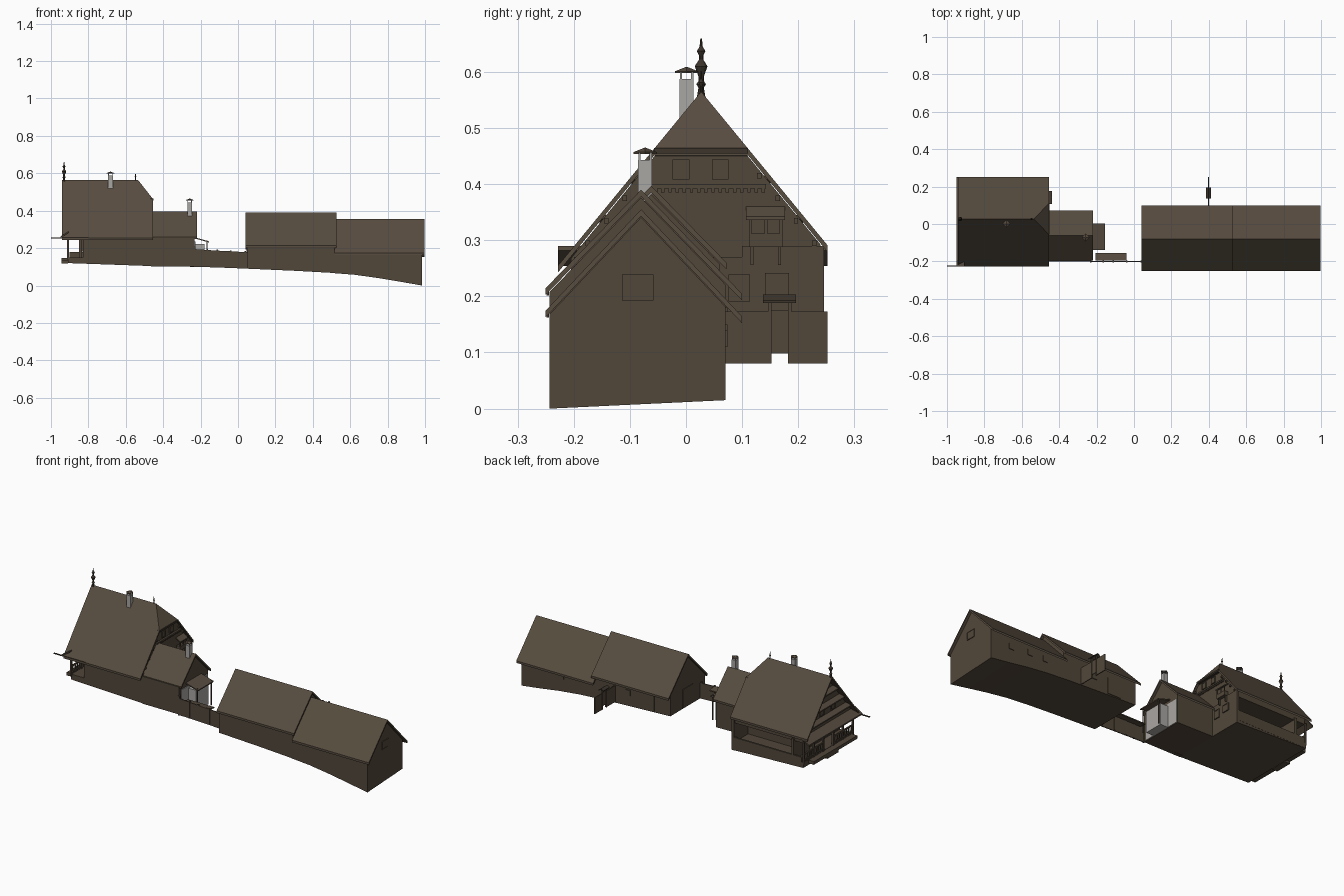
import bpy, bmesh, math

def mat(name, rgb):
    m = bpy.data.materials.new(name)
    m.diffuse_color = (*rgb, 1)
    return m

ROOF = mat("shingle brown", (0.095, 0.072, 0.050))
WOOD = mat("timber brown", (0.083, 0.062, 0.042))
DARK = mat("dark trim", (0.045, 0.035, 0.025))
GREY = mat("plaster grey", (0.40, 0.385, 0.37))

def finish(bm, name, m):
    bmesh.ops.recalc_face_normals(bm, faces=bm.faces)
    me = bpy.data.meshes.new(name)
    bm.to_mesh(me)
    bm.free()
    me.materials.append(m)
    ob = bpy.data.objects.new(name, me)
    bpy.context.collection.objects.link(ob)
    return ob

def loft(name, sections, m):
    """Solid through cross-sections (x, [(y, z), ...])."""
    bm = bmesh.new()
    rings = [[bm.verts.new((x, y, z)) for y, z in pts] for x, pts in sections]
    n = len(rings[0])
    for a, b in zip(rings, rings[1:]):
        for i in range(n):
            j = (i + 1) % n
            bm.faces.new((a[i], a[j], b[j], b[i]))
    bm.faces.new(rings[0])
    bm.faces.new(rings[-1])
    return finish(bm, name, m)

def box(name, x0, x1, y0, y1, z0, z1, m=WOOD):
    return loft(name, [(x, [(y0, z0), (y1, z0), (y1, z1), (y0, z1)]) for x in (x0, x1)], m)

def slab(name, pts, t=0.012, m=ROOF):
    """Sloping plate with vertical thickness t below the points."""
    bm = bmesh.new()
    top = [bm.verts.new(p) for p in pts]
    low = [bm.verts.new((x, y, z - t)) for x, y, z in pts]
    n = len(pts)
    bm.faces.new(top)
    bm.faces.new(low)
    for i in range(n):
        j = (i + 1) % n
        bm.faces.new((top[i], top[j], low[j], low[i]))
    return finish(bm, name, m)

def gable_roof(name, x0, x1, yr, zr, y0, y1, k):
    for side, y in (("front", y0), ("back", y1)):
        z = zr - abs(y - yr) * k
        slab(f"{name}_{side}", [(x0, yr, zr), (x1, yr, zr), (x1, y, z), (x0, y, z)])

def lathe(name, x, y, prof, m, n=10):
    bm = bmesh.new()
    rings = [[bm.verts.new((x + r * math.cos(2 * math.pi * i / n), y + r * math.sin(2 * math.pi * i / n), z))
              for i in range(n)] for r, z in prof]
    for a, b in zip(rings, rings[1:]):
        for i in range(n):
            j = (i + 1) % n
            bm.faces.new((a[i], a[j], b[j], b[i]))
    bm.faces.new(rings[0])
    bm.faces.new(rings[-1])
    finish(bm, name, m)

def frame_x(name, x, y0, y1, z0, z1, w=0.004):
    """Window on a wall facing along x."""
    box(name + "_pane", x - 0.002, x + 0.002, y0, y1, z0, z1, WOOD)
    for a, b, c, d in ((y0 - w, y0, z0, z1), (y1, y1 + w, z0, z1),
                       (y0 - w, y1 + w, z0 - w, z0), (y0 - w, y1 + w, z1, z1 + w)):
        box(name + "_frame", x - 0.004, x + 0.004, a, b, c, d, WOOD)

# ---- main house ----
YR, ZR, K = 0.027, 0.565, 1.216
rz = lambda y: ZR - abs(y - YR) * K
half = lambda z: (ZR - z) / K
YF, YB = -0.228, 0.252
XL, XH, XR = -0.94, -0.535, -0.455
yh = half(0.463)
for side, ye, s in (("front", YF, -1), ("back", YB, 1)):
    slab("main_roof_" + side, [(XL, YR, ZR), (XH, YR, ZR), (XR, YR + s * yh, 0.463),
                               (XR, ye, rz(ye)), (XL, ye, rz(ye))])
slab("main_roof_hip", [(XH, YR, ZR), (XR, YR + yh, 0.463), (XR, YR - yh, 0.463)])
box("hip_eave_board", -0.468, -0.452, YR - yh, YR + yh, 0.455, 0.464, DARK)

def attic(x, ztop):
    w = half(ztop + 0.014)
    return (x, [(-0.205, 0.258), (0.24, 0.258), (0.24, 0.292), (YR + w, ztop), (YR - w, ztop), (-0.205, 0.268)])
loft("attic", [attic(-0.905, 0.55), attic(-0.545, 0.55), attic(-0.465, 0.45)], WOOD)

loft("house_base", [(x, [(-0.2, z), (0.245, z), (0.245, 0.15), (-0.2, 0.15)])
                    for x, z in ((-0.91, 0.12), (-0.46, 0.104))], WOOD)
box("house_rooms", -0.83, -0.46, -0.2, 0.12, 0.14, 0.27)
box("back_gallery_end", -0.475, -0.46, 0.1, 0.246, 0.104, 0.29)
box("back_gallery_left_end", -0.85, -0.835, 0.1, 0.246, 0.14, 0.27)
box("back_gallery_parapet", -0.9, -0.46, 0.236, 0.246, 0.12, 0.178)

# left gallery with posts, rails and steps
box("left_deck", -0.945, -0.83, -0.19, 0.2, 0.13, 0.148)
box("left_step", -0.965 + 0.02, -0.91, -0.02, 0.08, 0.118, 0.13)
for i in range(6):
    y = -0.2 + i * 0.088
    box("gallery_post", -0.914, -0.904, y - 0.005, y + 0.005, 0.14, 0.262)
for z in (0.158, 0.192):
    for a, b in ((-0.2, -0.025), (0.065, 0.24)):
        box("gallery_rail", -0.913, -0.905, a, b, z, z + 0.007)
for i in range(28):
    y = -0.192 + i * 0.0158
    if not -0.025 < y < 0.065:
        box("gallery_baluster", -0.911, -0.907, y - 0.003, y + 0.003, 0.148, 0.195)
for y in (-0.12, -0.03, 0.06):
    frame_x("left_window", -0.832, y, y + 0.05, 0.185, 0.24)

# left gable: skirt roof, ledges and boards
slab("gable_skirt", [(-0.905, YF, 0.29), (-0.905, YB, 0.29), (-0.95, YB, 0.262), (-0.95, YF, 0.262)], 0.008)
for z in (0.33, 0.40, 0.47):
    w = half(z) - 0.012
    slab("gable_ledge", [(-0.905, YR - w, z + 0.015), (-0.905, YR + w, z + 0.015),
                         (-0.93, YR + w, z), (-0.93, YR - w, z)], 0.007)
for y in (-0.04, 0.06):
    frame_x("left_gable_window", -0.906, y, y + 0.03, 0.355, 0.385)
box("eave_gutter", -1.0, -0.8, -0.228, -0.222, 0.252, 0.257, DARK)

# right gable: windows, ledge, corbels and hooded loft balcony
for y in (-0.02, 0.05):
    frame_x("right_gable_window", -0.463, y, y + 0.022, 0.412, 0.44)
box("right_gable_ledge", -0.468, -0.455, -0.075, 0.143, 0.392, 0.4)
for i in range(17):
    y = -0.07 + i * 0.0128
    box("corbel", -0.468, -0.457, y, y + 0.006, 0.385, 0.393)
slab("loft_hood", [(-0.468, 0.107, 0.362), (-0.468, 0.176, 0.362), (-0.438, 0.176, 0.342), (-0.438, 0.107, 0.342)], 0.006)
box("loft_balcony", -0.465, -0.442, 0.112, 0.172, 0.288, 0.312)
for y in (0.112, 0.14, 0.167):
    box("loft_post", -0.447, -0.442, y, y + 0.005, 0.31, 0.345)
for y in (0.115, 0.164):
    box("loft_bracket", -0.465, -0.45, y, y + 0.005, 0.256, 0.29)
frame_x("right_window_wide", -0.458, 0.08, 0.11, 0.195, 0.235)
frame_x("right_window_small", -0.458, 0.145, 0.18, 0.205, 0.238)
for s in (-1, 1):
    for z in (0.3, 0.34, 0.38, 0.42):
        y = YR + s * (half(z) - 0.016)
        box("purlin_end", -0.47, -0.456, y - 0.004, y + 0.004, z - 0.01, z)

# turned finials
lathe("large_finial", -0.93, YR, [(0.008, 0.555), (0.005, 0.572), (0.009, 0.578), (0.005, 0.584), (0.005, 0.592),
      (0.012, 0.61), (0.004, 0.622), (0.004, 0.629), (0.008, 0.637), (0.003, 0.645), (0.0015, 0.66)], DARK)
lathe("small_finial", -0.548, YR, [(0.003, 0.555), (0.002, 0.575), (0.005, 0.581), (0.002, 0.587), (0.001, 0.602)], DARK)

# ---- chimneys ----
def chimney(x, y, z0, z1):
    r = 0.0125
    box("chimney_stack", x - r, x + r, y - r, y + r, z0, z1, GREY)
    for a in (-1, 1):
        for b in (-1, 1):
            cx, cy = x + a * 0.010, y + b * 0.010
            box("chimney_cap_leg", cx - 0.002, cx + 0.002, cy - 0.002, cy + 0.002, z1, z1 + 0.013, GREY)
    lathe("chimney_cap", x, y, [(0.021, z1 + 0.011), (0.021, z1 + 0.014), (0.001, z1 + 0.022)], ROOF, 4)
chimney(-0.682, 0.001, 0.48, 0.587)
chimney(-0.258, -0.073, 0.36, 0.443)

# ---- annex with entrance porch ----
gable_roof("annex_roof", -0.47, -0.22, -0.062, 0.397, -0.196, 0.072, 1.02)
loft("annex", [(x, [(-0.197 + 0.012, z), (0.06, z), (0.06, 0.258), (-0.062, 0.382), (-0.185, 0.258)])
               for x, z in ((-0.465, 0.104), (-0.232, 0.1))], WOOD)
box("annex_front_wall", -0.465, -0.232, -0.2, -0.18, 0.102, 0.258)
box("annex_end_plaster", -0.234, -0.228, -0.18, 0.055, 0.102, 0.235, GREY)
box("porch_room", -0.23, -0.18, -0.12, -0.01, 0.101, 0.222, GREY)
slab("porch_roof", [(-0.232, -0.138, 0.258), (-0.232, 0.002, 0.258), (-0.155, 0.002, 0.236), (-0.155, -0.138, 0.236)], 0.006)
for y in (-0.13, -0.008):
    box("porch_post", -0.168, -0.163, y, y + 0.005, 0.098, 0.24)

# ---- courtyard fence in front ----
loft("front_fence", [(x, [(-0.202, a), (-0.197, a), (-0.197, b), (-0.202, b)])
                     for x, a, b in ((-0.235, 0.1, 0.195), (-0.12, 0.097, 0.187), (0.055, 0.09, 0.178))], WOOD)
for x, z in ((-0.23, 0.21), (-0.165, 0.196), (-0.11, 0.192), (-0.04, 0.187), (0.04, 0.185)):
    box("fence_post", x - 0.004, x + 0.004, -0.205, -0.194, 0.098, z)
slab("gate_canopy", [(-0.205, -0.196, 0.184), (-0.04, -0.196, 0.184), (-0.04, -0.155, 0.178), (-0.205, -0.155, 0.178)], 0.006)

# ---- barn, stepping down the slope ----
def barn_section(x, bf, bb, zr, k):
    return (x, [(-0.243, bf), (0.07, bb), (0.07, zr - 0.15 * k), (-0.08, zr), (-0.243, zr - 0.163 * k)])
loft("upper_barn", [barn_section(x, a, b, 0.376, 1.03)
                    for x, a, b in ((0.05, 0.09, 0.09), (0.3, 0.079, 0.08), (0.515, 0.067, 0.07))], WOOD)
loft("lower_barn", [barn_section(x, a, b, 0.341, 1.06)
                    for x, a, b in ((0.5, 0.067, 0.07), (0.62, 0.058, 0.062), (0.75, 0.04, 0.048),
                                    (0.87, 0.02, 0.03), (0.985, 0.0, 0.015))], WOOD)
gable_roof("upper_barn_roof", 0.04, 0.527, -0.08, 0.39, -0.25, 0.1, 1.03)
gable_roof("lower_barn_roof", 0.515, 0.998, -0.08, 0.355, -0.25, 0.1, 1.06)
for a, b, z in ((0.042, 0.525, 0.208), (0.525, 0.995, 0.168)):
    box("barn_eave_board", a, b, -0.249, -0.244, z - 0.006, z + 0.006, DARK)
frame_x("barn_end_window", 0.985, -0.11, -0.062, 0.197, 0.235)
box("barn_left_door", 0.046, 0.051, -0.13, -0.04, 0.095, 0.2)
for x, w, z0, z1 in ((0.62, 0.03, 0.12, 0.15), (0.72, 0.03, 0.12, 0.15), (0.84, 0.03, 0.11, 0.14),
                     (0.15, 0.08, 0.09, 0.18), (0.3, 0.03, 0.14, 0.17)):
    box("barn_back_opening", x, x + w, 0.068, 0.074, z0, z1, WOOD)

# ---- back fence with roofed gate ----
box("back_fence_inner", 0.396, 0.401, 0.06, 0.148, 0.08, 0.173)
box("back_fence_outer", 0.396, 0.401, 0.185, 0.252, 0.08, 0.173)
box("back_gate", 0.397, 0.4, 0.148, 0.185, 0.098, 0.175)
for y in (0.146, 0.182):
    box("back_gate_post", 0.394, 0.403, y, y + 0.006, 0.08, 0.19)
for s in (-1, 1):
    slab("back_gate_roof", [(0.398, 0.137, 0.203), (0.398, 0.196, 0.203),
                            (0.398 + s * 0.014, 0.196, 0.193), (0.398 + s * 0.014, 0.137, 0.193)], 0.005, DARK)
